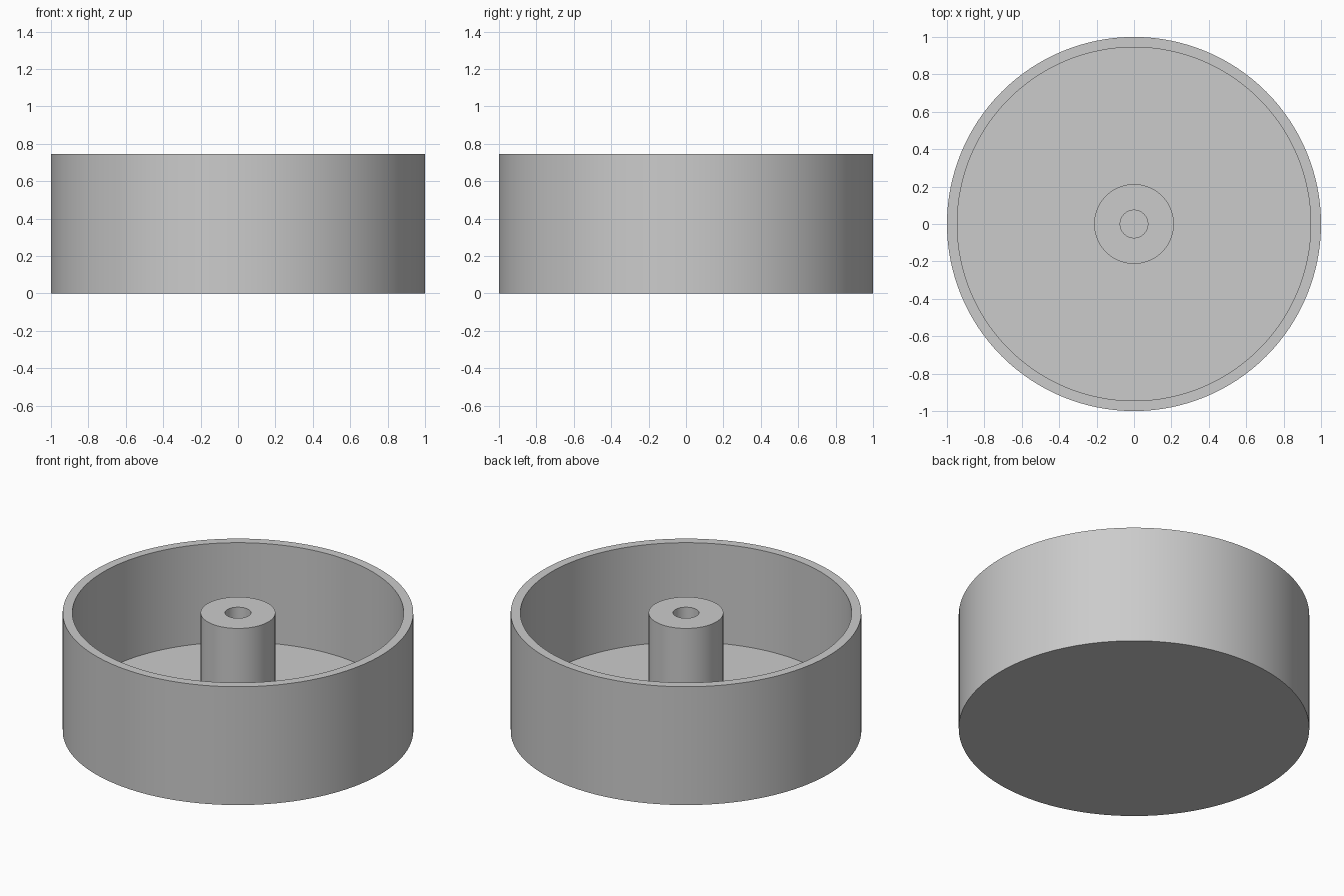
import bpy
import bmesh
import math

SEGMENTS = 128

if "Cube" in bpy.data.objects:
    bpy.data.objects.remove(bpy.data.objects["Cube"], do_unlink=True)

grey = bpy.data.materials.new("plain_grey")
grey.use_nodes = True
colour = (0.6, 0.6, 0.6, 1)
grey.diffuse_color = colour
grey.node_tree.nodes["Principled BSDF"].inputs["Base Color"].default_value = colour


def revolve(name, profile):
    """Spin a radius/height profile round the z axis into a closed solid."""
    bm = bmesh.new()
    verts = [bm.verts.new((r, 0, z)) for r, z in profile]
    edges = [bm.edges.new(pair) for pair in zip(verts, verts[1:])]
    bmesh.ops.spin(bm, geom=verts + edges, cent=(0, 0, 0), axis=(0, 0, 1),
                   angle=math.tau, steps=SEGMENTS, use_merge=False)
    bmesh.ops.remove_doubles(bm, verts=bm.verts, dist=0.0001)
    bmesh.ops.recalc_face_normals(bm, faces=bm.faces)
    mesh = bpy.data.meshes.new(name)
    bm.to_mesh(mesh)
    bm.free()
    mesh.materials.append(grey)
    obj = bpy.data.objects.new(name, mesh)
    bpy.context.collection.objects.link(obj)
    bpy.ops.object.select_all(action="DESELECT")
    obj.select_set(True)
    bpy.context.view_layer.objects.active = obj
    bpy.ops.object.shade_smooth_by_angle(angle=math.radians(30))
    return obj


height, floor = 0.745, 0.12
outer, inner = 1.0, 0.945
hub, bore = 0.213, 0.074

# Open round cup with a central post and a blind bore, in one solid
revolve("cup_with_hub", [
    (0, 0), (outer, 0), (outer, height), (inner, height),      # base and wall
    (inner, floor), (hub, floor), (hub, height),               # floor and post
    (bore, height), (bore, floor), (0, floor),                 # bore
])
